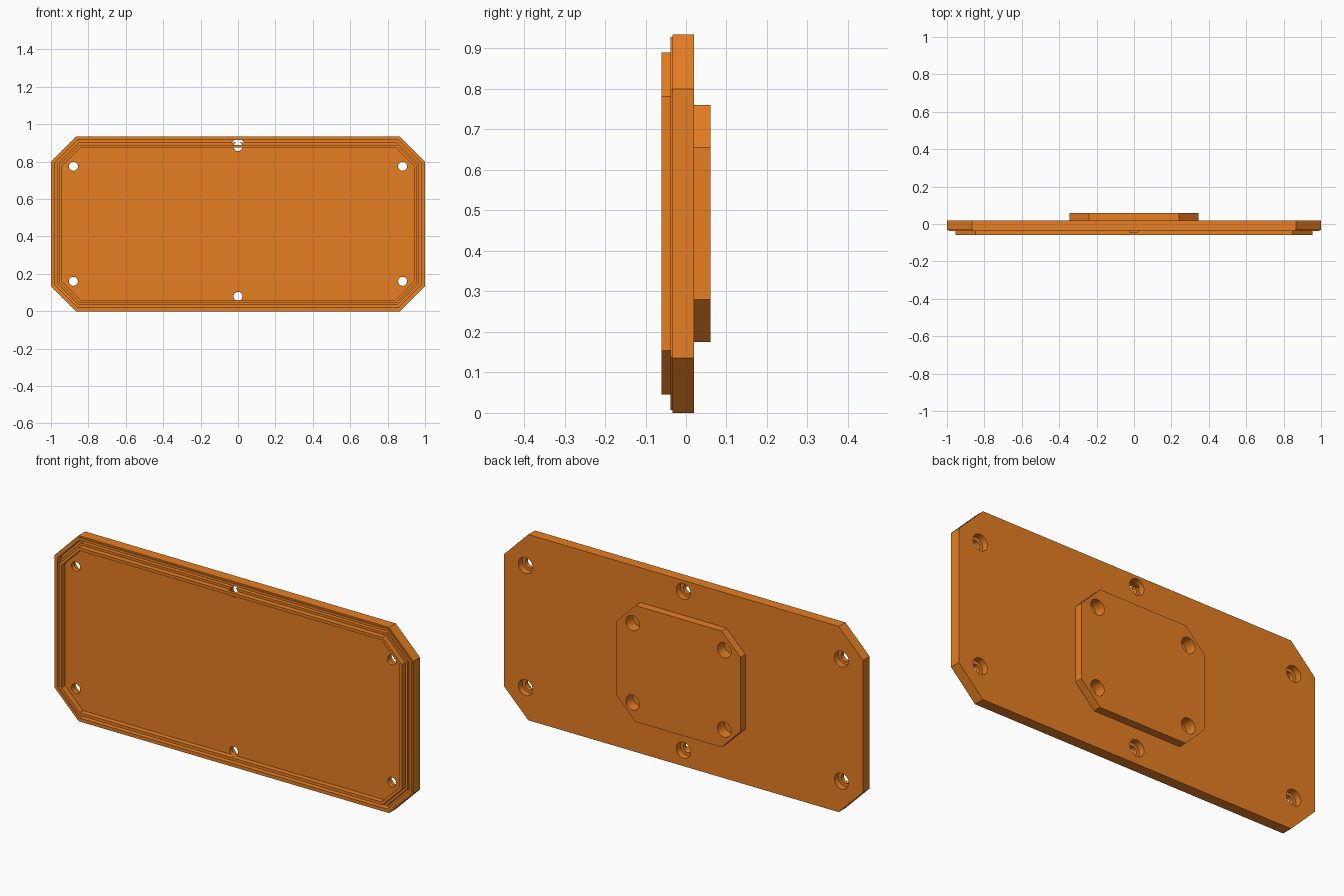
import bpy, bmesh, math
from mathutils import Matrix

if "Cube" in bpy.data.objects:
    bpy.data.objects.remove(bpy.data.objects["Cube"], do_unlink=True)

ORANGE = (0.79, 0.21, 0.016, 1.0)
mat = bpy.data.materials.new("orange plastic")
mat.use_nodes = True
mat.diffuse_color = ORANGE
mat.node_tree.nodes["Principled BSDF"].inputs["Base Color"].default_value = ORANGE

MID = 0.4675            # height of the lid centre
HALF_X, HALF_Z, CUT = 1.0, 0.4675, 0.135
FACE, BACK = -0.033, 0.02


def make_object(name, bm):
    bmesh.ops.recalc_face_normals(bm, faces=bm.faces[:])
    mesh = bpy.data.meshes.new(name)
    bm.to_mesh(mesh)
    bm.free()
    mesh.materials.append(mat)
    obj = bpy.data.objects.new(name, mesh)
    bpy.context.collection.objects.link(obj)
    return obj


def octagon(hx, hz, cut):
    """Rectangle outline with clipped corners."""
    return [(hx, -hz + cut), (hx, hz - cut), (hx - cut, hz), (-hx + cut, hz),
            (-hx, hz - cut), (-hx, -hz + cut), (-hx + cut, -hz), (hx - cut, -hz)]


def inset_outline(d):
    """Lid outline moved inward by an even distance."""
    return octagon(HALF_X - d, HALF_Z - d, CUT - d * (2 - math.sqrt(2)))


def loop(bm, outline, y):
    return [bm.verts.new((x, y, z + MID)) for x, z in outline]


def bridge(bm, a, b):
    n = len(a)
    for i in range(n):
        j = (i + 1) % n
        bm.faces.new((a[i], a[j], b[j], b[i]))


def prism(name, outline, y0, y1):
    bm = bmesh.new()
    a, b = loop(bm, outline, y0), loop(bm, outline, y1)
    bm.faces.new(a)
    bm.faces.new(b)
    bridge(bm, a, b)
    return make_object(name, bm)


def ring(name, d_out, d_in, y0, y1):
    bm = bmesh.new()
    outer, inner = inset_outline(d_out), inset_outline(d_in)
    loops = [loop(bm, outer, y0), loop(bm, outer, y1),
             loop(bm, inner, y1), loop(bm, inner, y0)]
    for i in range(4):
        bridge(bm, loops[i], loops[(i + 1) % 4])
    return make_object(name, bm)


def drill(name, x, z, radius, y0, y1):
    bm = bmesh.new()
    bmesh.ops.create_cone(bm, cap_ends=True, segments=32, radius1=radius,
                          radius2=radius, depth=y1 - y0)
    bm.transform(Matrix.Translation((x, (y0 + y1) / 2, z))
                 @ Matrix.Rotation(math.pi / 2, 4, 'X'))
    return make_object(name, bm)


def combine(target, tool, operation):
    mod = target.modifiers.new(operation.title(), 'BOOLEAN')
    mod.operation = operation
    mod.solver = 'EXACT'
    mod.object = tool
    bpy.context.view_layer.objects.active = target
    bpy.ops.object.modifier_apply(modifier=mod.name)
    bpy.data.objects.remove(tool, do_unlink=True)


# Main plate with sealing ridge, locating lip and rear mounting boss
lid = prism("lid_plate", inset_outline(0), FACE, BACK)
combine(lid, ring("seal_ridge", 0.007, 0.025, -0.038, -0.02), 'UNION')
combine(lid, ring("locating_lip", 0.045, 0.06, -0.06, -0.025), 'UNION')
combine(lid, prism("mounting_boss", octagon(0.345, 0.2925, 0.105), 0.01, 0.06), 'UNION')

# Deep seal groove between ridge and lip
combine(lid, ring("seal_groove", 0.02, 0.033, -0.08, -0.006), 'DIFFERENCE')

# Counterbored screw holes: four corners plus top and bottom centre
screws = [(sx * 0.88, z) for sx in (-1, 1) for z in (0.16, 0.775)]
screws += [(0, 0.08), (0, 0.88)]
for x, z in screws:
    combine(lid, drill("screw_hole", x, z, 0.024, -0.045, 0.05), 'DIFFERENCE')
    combine(lid, drill("counterbore", x, z, 0.04, -0.012, 0.05), 'DIFFERENCE')

# Blind holes in the boss
for sx in (-1, 1):
    for sz in (-1, 1):
        combine(lid, drill("boss_hole", sx * 0.255, MID + sz * 0.2, 0.038, 0.005, 0.1),
                'DIFFERENCE')

# Smooth hole walls, crisp edges elsewhere
bpy.ops.object.select_all(action='DESELECT')
lid.select_set(True)
bpy.context.view_layer.objects.active = lid
bpy.ops.object.shade_smooth_by_angle(angle=math.radians(30))
